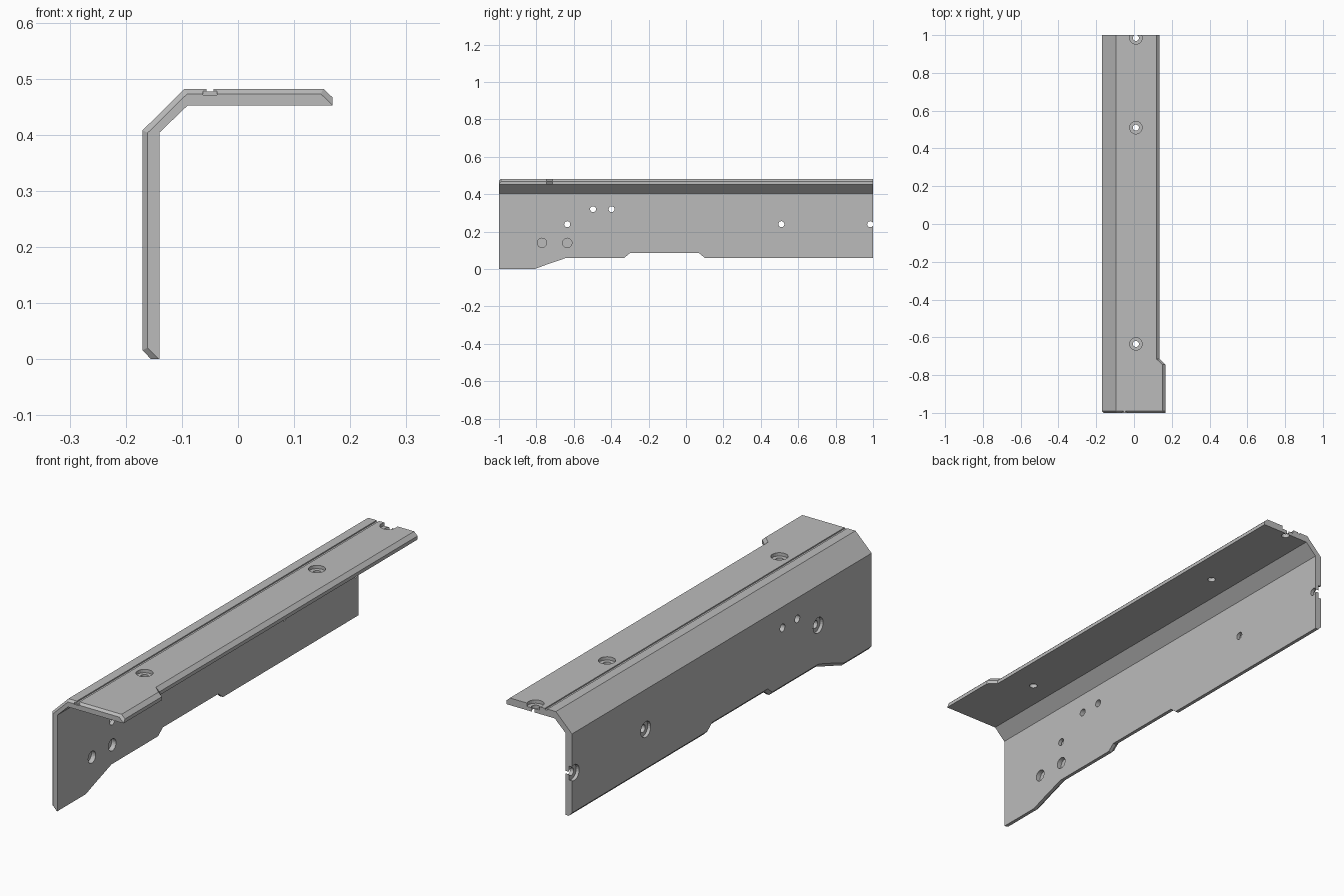
import bpy
import bmesh
from mathutils import Matrix, Vector

if "Cube" in bpy.data.objects:
    bpy.data.objects.remove(bpy.data.objects["Cube"])

grey = bpy.data.materials.new("plain_grey")
grey.use_nodes = True
grey.diffuse_color = (0.5, 0.5, 0.5, 1)
grey.node_tree.nodes["Principled BSDF"].inputs["Base Color"].default_value = (0.5, 0.5, 0.5, 1)


def make_object(name, bm):
    bmesh.ops.recalc_face_normals(bm, faces=bm.faces)
    mesh = bpy.data.meshes.new(name)
    bm.to_mesh(mesh)
    bm.free()
    mesh.materials.append(grey)
    obj = bpy.data.objects.new(name, mesh)
    bpy.context.collection.objects.link(obj)
    return obj


def section(bottom, tip, inset):
    """Bent angle profile; inset shrinks the outer side for the front bevel."""
    i = inset
    lip, edge = 0.015 - 1.55 * i, 0.016 + i / 2
    return [(-0.14, bottom), (-0.14, 0.404), (-0.09, 0.452), (tip, 0.452),
            (tip, 0.452 + lip), (tip - edge, 0.482 - i), (-0.095 + i / 2, 0.482 - i),
            (-0.17 + i, 0.408 - i / 2), (-0.17 + i, bottom + edge), (-0.14 - lip, bottom)]


# Angle bracket: (y, bottom edge height, flange tip x, bevel inset)
stations = [(-1, 0, 0.168, 0.009), (-0.99, 0, 0.168, 0), (-0.81, 0, 0.168, 0),
            (-0.745, 0.024, 0.168, 0), (-0.715, 0.034, 0.135, 0), (-0.64, 0.06, 0.135, 0),
            (-0.33, 0.06, 0.135, 0), (-0.3, 0.085, 0.135, 0), (0.07, 0.085, 0.135, 0),
            (0.1, 0.06, 0.135, 0), (1, 0.06, 0.135, 0)]
bm = bmesh.new()
rings = [[bm.verts.new((x, y, z)) for x, z in section(b, t, i)] for y, b, t, i in stations]
for r, s in zip(rings, rings[1:]):
    for k in range(len(r)):
        n = (k + 1) % len(r)
        bm.faces.new((r[k], r[n], s[n], s[k]))
bm.faces.new(rings[0])
bm.faces.new(rings[-1])
bmesh.ops.dissolve_limit(bm, angle_limit=0.01, verts=bm.verts, edges=bm.edges)
bracket = make_object("angle_bracket", bm)


def cut(bm):
    cutter = make_object("cutter", bm)
    cutter.hide_render = True
    mod = bracket.modifiers.new("cut", "BOOLEAN")
    mod.operation, mod.solver, mod.object = "DIFFERENCE", "EXACT", cutter
    bpy.context.view_layer.objects.active = bracket
    bpy.ops.object.modifier_apply(modifier=mod.name)
    bpy.data.objects.remove(cutter)


def drill(start, end, radius):
    start, end = Vector(start), Vector(end)
    axis = end - start
    bm = bmesh.new()
    turn = axis.to_track_quat("Z", "Y").to_matrix().to_4x4()
    bmesh.ops.create_cone(bm, cap_ends=True, segments=24, radius1=radius, radius2=radius,
                          depth=axis.length, matrix=Matrix.Translation((start + end) / 2) @ turn)
    cut(bm)


def slot(centre, size):
    bm = bmesh.new()
    bmesh.ops.create_cube(bm, size=1, matrix=Matrix.Translation(centre) @ Matrix.Diagonal((*size, 1)))
    cut(bm)


# Counterbored screw holes through the flange and the web
for y in (-0.635, 0.51, 0.985):
    drill((0.01, y, 0.5), (0.01, y, 0.468), 0.033)
    drill((0.01, y, 0.5), (0.01, y, 0.43), 0.016)
    drill((-0.19, y, 0.24), (-0.156, y, 0.24), 0.033)
    drill((-0.19, y, 0.24), (-0.12, y, 0.24), 0.016)

# Plain holes through the web
for y in (-0.497, -0.398):
    drill((-0.19, y, 0.32), (-0.12, y, 0.32), 0.016)

# Blind pockets on the inner face of the web
for y in (-0.77, -0.635):
    drill((-0.12, y, 0.14), (-0.16, y, 0.14), 0.025)

# Groove along the flange with a wider mouth in the front bevel
slot((-0.05, 0, 0.489), (0.012, 2.1, 0.024))
slot((-0.05, -1, 0.476), (0.025, 0.012, 0.01))
